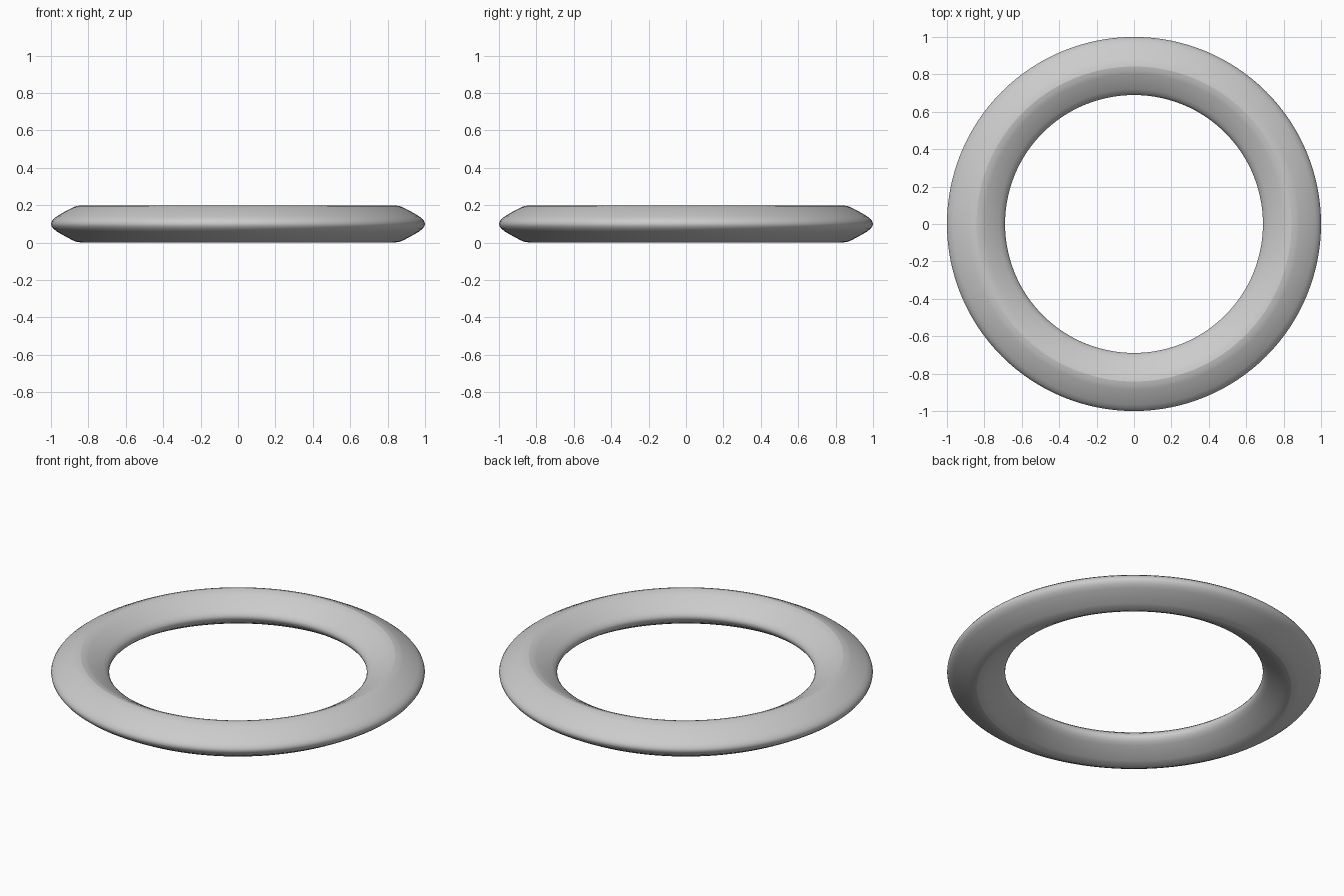
import bpy, bmesh, math

if "Cube" in bpy.data.objects:
    bpy.data.objects.remove(bpy.data.objects["Cube"])

SEGMENTS = 128

# Upper outer half of the cross-section: (radius, height above mid-plane)
quarter = [(1.0, 0.0), (0.997, 0.012), (0.987, 0.026), (0.968, 0.041),
           (0.925, 0.066), (0.885, 0.087), (0.865, 0.095), (0.842, 0.099)]
CREST = 0.842

# Mirror across the crest for the inner side, then across the mid-plane
inner = [(CREST - (r - CREST) * 0.965, h) for r, h in reversed(quarter[:-1])]
upper = quarter + inner
profile = upper + [(r, -h) for r, h in reversed(upper[1:-1])]

# Revolve the cross-section into a ring
bm = bmesh.new()
rings = []
for i in range(SEGMENTS):
    a = 2 * math.pi * i / SEGMENTS
    rings.append([bm.verts.new((r * math.cos(a), r * math.sin(a), h + 0.1))
                  for r, h in profile])
n = len(profile)
for i in range(SEGMENTS):
    p, q = rings[i], rings[(i + 1) % SEGMENTS]
    for j in range(n):
        k = (j + 1) % n
        bm.faces.new((p[j], q[j], q[k], p[k]))
bmesh.ops.recalc_face_normals(bm, faces=bm.faces)

# Smooth flanks with a sharp crest line on top and bottom
for f in bm.faces:
    f.smooth = True
for e in bm.edges:
    if all(abs(v.co.xy.length - CREST) < 1e-4 for v in e.verts):
        e.smooth = False

mesh = bpy.data.meshes.new("ring")
bm.to_mesh(mesh)
bm.free()
bpy.context.collection.objects.link(bpy.data.objects.new("ring", mesh))
